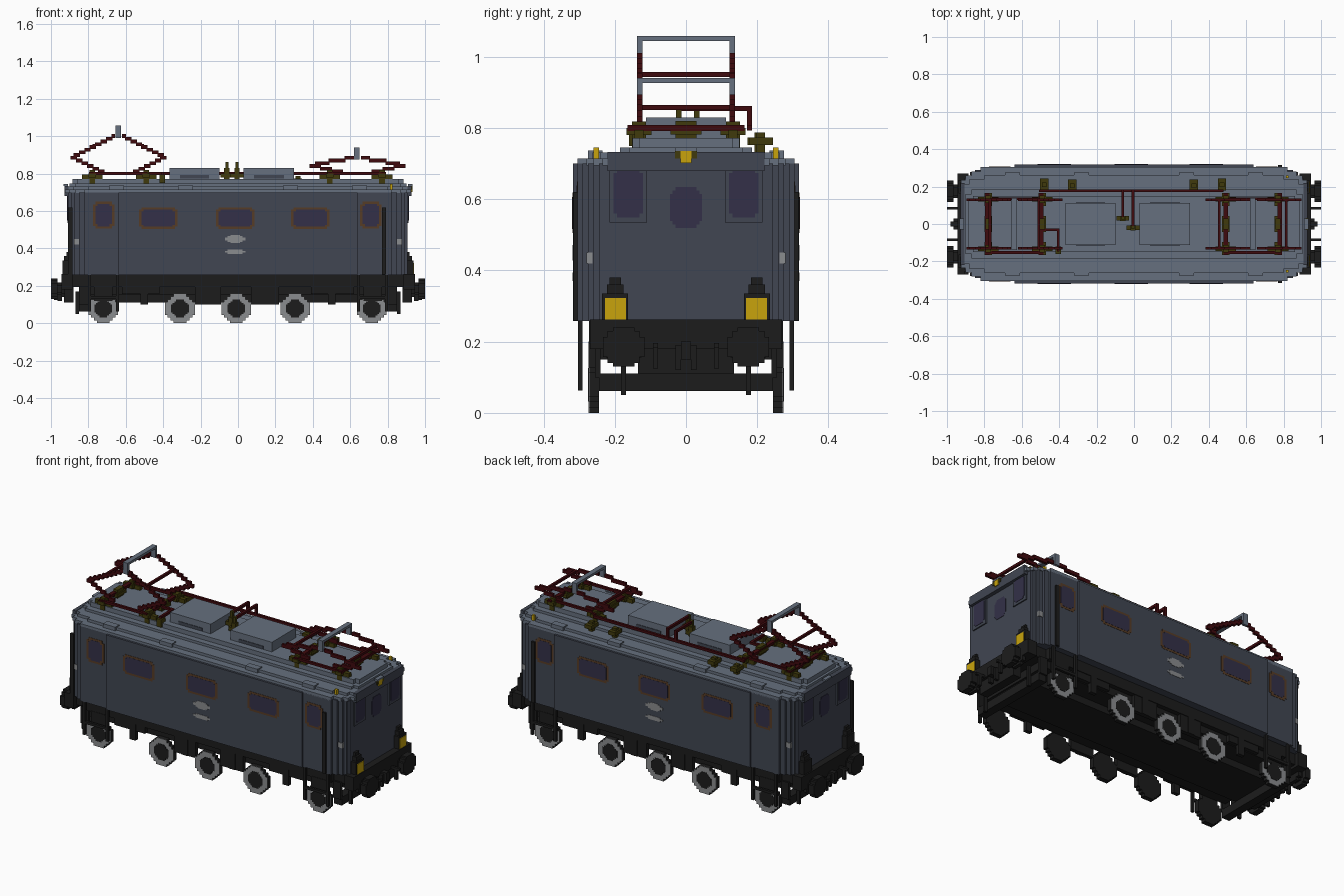
import bpy, bmesh
from mathutils import Vector

if "Cube" in bpy.data.objects:
    bpy.data.objects.remove(bpy.data.objects["Cube"], do_unlink=True)

V = 0.0145  # block size


def material(name, rgb):
    lin = [((c / 255 + 0.055) / 1.055) ** 2.4 for c in rgb] + [1.0]
    m = bpy.data.materials.new(name)
    m.diffuse_color = lin
    m.use_nodes = True
    bsdf = next(n for n in m.node_tree.nodes if n.type == 'BSDF_PRINCIPLED')
    bsdf.inputs["Base Color"].default_value = lin
    bsdf.inputs["Roughness"].default_value = 0.8
    return m


WALL = material("slate_wall", (65, 70, 82))
ROOF = material("grey_blue_roof", (102, 112, 126))
BLACK = material("black_frame", (28, 28, 28))
RED = material("dark_red_pipe", (63, 9, 13))
OLIVE = material("olive_insulator", (64, 58, 12))
YELLOW = material("yellow_lamp", (200, 164, 12))
GLASS = material("violet_glass", (51, 48, 72))
BROWN = material("brown_window_frame", (86, 60, 38))
STEEL = material("light_steel", (138, 140, 142))


class Part:
    """Collects blocks and stepped prisms into one object."""

    def __init__(self, name, mat):
        self.name, self.mat, self.bm = name, mat, bmesh.new()

    def box(self, x0, x1, y0, y1, z0, z1):
        verts = bmesh.ops.create_cube(self.bm, size=1)["verts"]
        for v in verts:
            v.co = ((x0 + x1) / 2 + v.co.x * abs(x1 - x0), (y0 + y1) / 2 + v.co.y * abs(y1 - y0),
                    (z0 + z1) / 2 + v.co.z * abs(z1 - z0))

    def sym(self, x0, x1, y0, y1, z0, z1, mx=True, my=True):
        """Box mirrored over x and/or y."""
        for sx in ((1, -1) if mx else (1,)):
            for sy in ((1, -1) if my else (1,)):
                self.box(sx * x0, sx * x1, sy * y0, sy * y1, z0, z1)

    def prism(self, steps, d0, d1, center=(0, 0), axis='z'):
        """Extrude a stepped outline; steps are (half_a, half_b), a falling, b rising."""
        quarter = []
        for i, (a, b) in enumerate(steps):
            quarter.append((a, b))
            if i + 1 < len(steps):
                quarter.append((steps[i + 1][0], b))
        left = [(-a, b) for a, b in reversed(quarter)]
        outline = quarter + left + [(-a, -b) for a, b in quarter] + [(-a, -b) for a, b in left]
        to3d = {'z': lambda a, b, d: (a, b, d), 'y': lambda a, b, d: (a, d, b),
                'x': lambda a, b, d: (d, a, b)}[axis]
        verts = [self.bm.verts.new(to3d(a + center[0], b + center[1], d0)) for a, b in outline]
        face = self.bm.faces.new(verts)
        new = bmesh.ops.extrude_face_region(self.bm, geom=[face])["geom"]
        shift = Vector(to3d(0, 0, d1 - d0))
        bmesh.ops.translate(self.bm, vec=shift, verts=[g for g in new if isinstance(g, bmesh.types.BMVert)])

    def rod(self, *points):
        """Square pipe made of straight runs along the axes."""
        h = V / 2
        for p, q in zip(points, points[1:]):
            lo = [min(a, b) - h for a, b in zip(p, q)]
            hi = [max(a, b) + h for a, b in zip(p, q)]
            self.box(lo[0], hi[0], lo[1], hi[1], lo[2], hi[2])

    def stair(self, y, *points):
        """Sloping arm in the xz plane, built as a chain of blocks."""
        for p, q in zip(points, points[1:]):
            p, q = Vector(p), Vector(q)
            n = round(max(abs(c) for c in q - p) / V)
            for k in range(n + 1):
                x, z = (round(c / V) * V for c in p.lerp(q, k / n))
                self.box(x - .01, x + .01, y - V / 2, y + V / 2, z - .01, z + .01)

    def done(self):
        bmesh.ops.recalc_face_normals(self.bm, faces=self.bm.faces)
        mesh = bpy.data.meshes.new(self.name)
        self.bm.to_mesh(mesh)
        self.bm.free()
        mesh.materials.append(self.mat)
        bpy.context.collection.objects.link(bpy.data.objects.new(self.name, mesh))


# Body shell with stepped corners and thicker middle section
body = Part("body_shell", WALL)
body.prism([(.905, .245), (.89, .26), (.875, .275), (.85, .29), (.82, .305), (.64, .317)], .258, .70)
body.sym(.905, .928, -.22, .22, .68, .733, my=False)      # end fascia
body.sym(.90, .912, .11, .215, .535, .70)                 # end window surrounds
body.done()

# Layered roof
roof = Part("roof", ROOF)
roof.prism([(.925, .235), (.90, .26), (.87, .28), (.82, .305)], .695, .715)
roof.prism([(.922, .215), (.88, .24), (.80, .262)], .715, .731)
roof.prism([(.90, .16), (.87, .185)], .731, .746)
roof.prism([(.885, .13), (.86, .15)], .746, .772)
roof.sym(.91, .934, -.03, .03, .735, .745, my=False)      # lamp hoods
for x in (-.65, -.28, .28, .65):
    roof.sym(x - .04, x + .04, .235, .275, .715, .737, mx=False)
roof.done()
hatch, grilles = Part("roof_hatches", ROOF), Part("hatch_grilles", WALL)
for x0, x1 in ((-.365, -.10), (.03, .30)):
    hatch.box(x0, x1, -.112, .112, .77, .829)
    grilles.sym(x0 + .055, x1 - .055, .110, .115, .774, .792, mx=False)
hatch.done()
grilles.done()

# Windows: frame plate behind glass plate on both sides
frames, glass = Part("side_window_frames", BROWN), Part("window_glass", GLASS)
for x in (-.427, -.015, .387):
    for s in (1, -1):
        frames.prism([(.103, .045), (.09, .057)], s * .314, s * .3185, (x, .562), 'y')
        glass.prism([(.089, .036), (.078, .045)], s * .314, s * .3195, (x, .562), 'y')
for x in (-.718, .71):
    for s in (1, -1):
        frames.prism([(.058, .058), (.045, .072)], s * .302, s * .3065, (x, .578), 'y')
        glass.prism([(.044, .048), (.032, .06)], s * .302, s * .3075, (x, .578), 'y')
frames.done()
for s in (1, -1):
    for y in (-.162, .162):
        glass.prism([(.041, .057), (.032, .068)], s * .908, s * .914, (y, .617), 'x')
    glass.prism([(.045, .038), (.038, .048), (.03, .058)], s * .90, s * .907, (0, .577), 'x')
glass.done()

# Plates and corner marks
plates = Part("side_plates", STEEL)
for s in (1, -1):
    plates.prism([(.055, .008), (.04, .016), (.025, .022)], s * .314, s * .319, (-.015, .45), 'y')
    plates.prism([(.055, .005), (.04, .012)], s * .314, s * .319, (-.015, .382), 'y')
plates.sym(.85, .877, .262, .279, .42, .45)
plates.done()

# Handrails
rails = Part("handrails", BLACK)
rails.sym(.77, .792, .303, .316, .26, .62, mx=False)
rails.box(-.908, -.885, -.27, -.255, .26, .62)
rails.done()

# Underframe
frame = Part("underframe", BLACK)
frame.box(-.93, .93, -.245, .245, .195, .259)
frame.box(-.80, .80, -.272, .272, .195, .259)
frame.box(-.82, .82, -.245, .245, .15, .20)
frame.box(-.81, .81, -.135, .135, .11, .16)
frame.sym(.885, .945, -.27, .27, .18, .262, my=False)     # buffer beams
frame.sym(.88, .93, -.135, .135, .11, .20, my=False)
frame.sym(.80, .85, -.245, .245, .062, .11, my=False)     # end guard bars
frame.sym(.80, .85, .24, .255, .10, .20)
for x0, x1, z in ((-.62, -.42, .155), (-.23, -.09, .10), (.07, .22, .10), (.39, .62, .155)):
    frame.sym(x0, x1, .245, .268, z, .20, mx=False)
for x in (-.50, -.16, .15, .50):
    frame.sym(x - .02, x + .02, .25, .272, .10, .20, mx=False)
frame.done()

# Cab steps and guards over the end wheels
steps = Part("cab_steps", BLACK)
for x in (.645, .795):
    steps.sym(x - .008, x + .008, .29, .304, .063, .26)
steps.sym(.64, .80, .29, .304, .13, .145)
steps.sym(.67, .77, .245, .274, .12, .20)
steps.done()

# Wheels
CIRCLE = [(.079, .034), (.066, .048), (.05, .064), (.034, .079)]
wheels, tires, hubs = Part("wheels", BLACK), Part("wheel_rims", STEEL), Part("wheel_hubs", BLACK)
for x in (-.72, -.31, -.01, .305, .715):
    for s in (1, -1):
        wheels.prism(CIRCLE, s * .245, s * .271, (x, .079), 'y')
        tires.prism(CIRCLE, s * .271, s * .2735, (x, .079), 'y')
        hubs.prism([(a * .6, b * .6) for a, b in CIRCLE], s * .27, s * .275, (x, .079), 'y')
for p in (wheels, tires, hubs):
    p.done()

# Buffers, hook and hoses at both ends
buffers, hooks = Part("buffers", BLACK), Part("couplings_and_hoses", BLACK)
for s in (1, -1):
    for y in (-.175, .175):
        buffers.prism([(.058, .028), (.045, .045), (.03, .055)], s * .965, s * 1.0, (y, .185), 'x')
        buffers.prism([(.035, .02), (.022, .032)], s * .93, s * .97, (y, .185), 'x')
        buffers.prism([(.05, .03), (.03, .045)], s * .925, s * .945, (y, .185), 'x')
buffers.done()
hooks.sym(.93, .98, -.014, .014, .15, .20, my=False)
hooks.sym(.94, .965, .014, .03, .12, .19)
hooks.sym(.93, 1.0, .078, .092, .182, .196)
hooks.sym(.965, .985, .078, .092, .125, .19)
hooks.sym(.85, .87, .168, .182, .05, .17)
hooks.done()

# End lamps: lit ones at the +x end
cases, lamps = Part("lamp_housings", BLACK), Part("lamp_lenses", YELLOW)
cases.sym(.90, .937, .163, .236, .255, .335)
cases.sym(.90, .93, .175, .222, .335, .36)
cases.sym(.90, .918, .182, .215, .36, .38)
for y in (-.198, .198):
    lamps.box(.93, .941, y - .03, y + .03, .262, .322)
lamps.sym(.812, .827, .245, .26, .712, .745, mx=False)    # small marker lamps
lamps.box(.92, .933, -.016, .016, .702, .736)
cases.done()
lamps.done()

# Insulators on the roof
ins = Part("insulators", OLIVE)
ins.sym(.92, .932, .016, .031, .715, .735, mx=False)      # top lamp bracket
for x in (-.78, -.49, .49, .77):
    for y in (-.132, .132):
        ins.box(x - .015, x + .015, y - .02, y + .02, .745, .818)
        ins.box(x - .055, x + .055, y - .012, y + .012, .77, .795)
        ins.box(x - .02, x + .02, y - .035, y + .035, .78, .80)
    ins.box(x - .014, x + .014, -.03, .03, .77, .82)
    ins.box(x - .02, x + .02, -.044, .044, .782, .80)
for x, y in ((-.48, .21), (-.33, .205), (.32, .205), (.47, .21)):
    ins.box(x - .013, x + .013, y - .012, y + .012, .73, .787)
    ins.box(x - .022, x + .022, y - .032, y + .034, .752, .774)
ins.box(-.42, -.39, -.16, -.12, .75, .795)
for x, y in ((-.06, .03), (-.005, -.02)):                 # centre terminals
    ins.box(x - .014, x + .014, y - .014, y + .014, .77, .83)
    ins.box(x - .034, x + .034, y - .012, y + .012, .778, .80)
    ins.box(x - .008, x + .008, y - .008, y + .008, .83, .863)
ins.done()

# Roof power pipes
pipes = Part("roof_pipes", RED)
pipes.rod((-.50, .178, .80), (.47, .178, .80))
pipes.rod((-.06, .178, .80), (-.06, .178, .855), (-.06, .04, .855))
pipes.rod((-.005, .178, .80), (-.005, .178, .855), (-.005, -.01, .855))
pipes.rod((-.49, -.03, .80), (-.405, -.03, .80), (-.405, -.14, .80))
pipes.done()


# Current collectors: base frame, jointed arms, cross bars and head
def collector(name, cx, knee_z, apex_z, bar_z, head_z):
    arms, head = Part(name + "_arms", RED), Part(name + "_head", ROOF)
    for s in (1, -1):
        bx, kx, ax = cx + s * .145, cx + s * .25, cx + s * .03
        arms.box(bx - .012, bx + .012, -.165, .165, .792, .808)
        t = (bar_z - knee_z) / (apex_z - knee_z)
        tx = kx + (ax - kx) * t
        arms.rod((tx, -.13, bar_z), (tx, .13, bar_z))
        for y in (-.13, .13):
            arms.stair(y, (bx - s * .06, .808), (kx, knee_z), (ax, apex_z))
    for y in (-.152, .135):
        arms.rod((cx - .145, y, .80), (cx + .145, y, .80))
    for y in (-.13, .13):
        head.box(cx - .015, cx + .015, y - .008, y + .008, apex_z - .01, head_z)
    head.box(cx - .015, cx + .015, -.123, .123, head_z - .014, head_z)
    arms.done()
    head.done()


collector("raised_collector", -.64, .89, 1.0, .95, 1.058)
collector("lowered_collector", .635, .845, .885, .858, .94)
